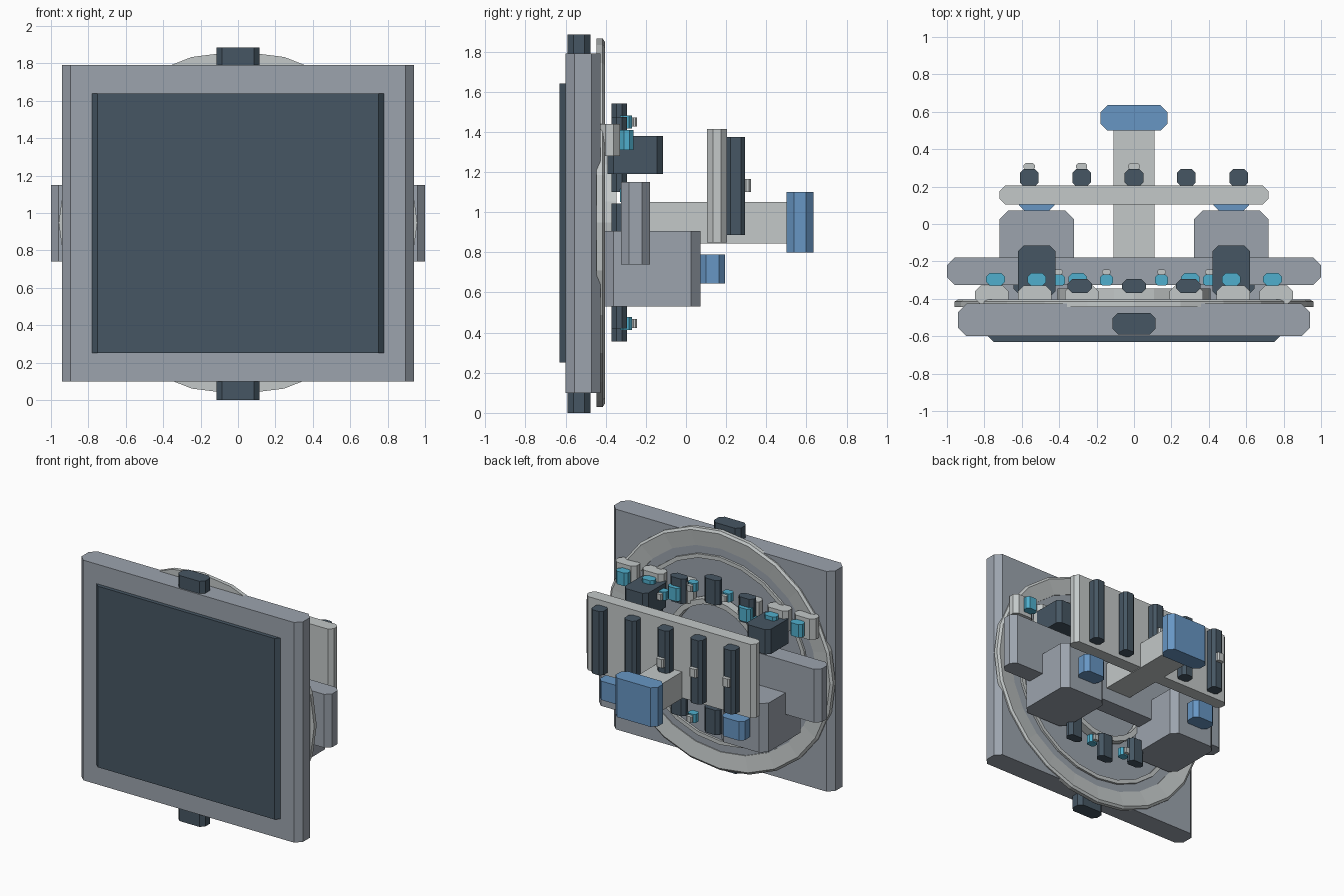
import bpy, bmesh, math

if "Cube" in bpy.data.objects:
    bpy.data.objects.remove(bpy.data.objects["Cube"])


def material(name, rgb):
    lin = [(c / 255 / 12.92 if c <= 10 else ((c / 255 + 0.055) / 1.055) ** 2.4) for c in rgb]
    m = bpy.data.materials.new(name)
    m.diffuse_color = (*lin, 1)
    m.use_nodes = True
    m.node_tree.nodes["Principled BSDF"].inputs["Base Color"].default_value = m.diffuse_color
    return m


GREY = material("mid grey", (156, 164, 174))
DARK = material("dark slate", (70, 86, 99))
LIGHT = material("light grey", (195, 200, 200))
BLUE = material("blue", (103, 150, 196))
CYAN = material("cyan", (80, 175, 205))


def finish(name, bm, mat):
    bmesh.ops.recalc_face_normals(bm, faces=bm.faces)
    me = bpy.data.meshes.new(name)
    bm.to_mesh(me)
    bm.free()
    me.materials.append(mat)
    ob = bpy.data.objects.new(name, me)
    bpy.context.collection.objects.link(ob)
    return ob


def block(name, mat, x, y, z, c=0.03):
    """Upright block between the given limits, vertical edges cut by c."""
    (x0, x1), (y0, y1), (z0, z1) = x, y, z
    if c:
        outline = [(x0 + c, y0), (x1 - c, y0), (x1, y0 + c), (x1, y1 - c),
                   (x1 - c, y1), (x0 + c, y1), (x0, y1 - c), (x0, y0 + c)]
    else:
        outline = [(x0, y0), (x1, y0), (x1, y1), (x0, y1)]
    bm = bmesh.new()
    low = [bm.verts.new((px, py, z0)) for px, py in outline]
    face = bm.faces.new(low)
    top = bmesh.ops.extrude_face_region(bm, geom=[face])["geom"]
    verts = [g for g in top if isinstance(g, bmesh.types.BMVert)]
    bmesh.ops.translate(bm, verts=verts, vec=(0, 0, z1 - z0))
    return finish(name, bm, mat)


def around(c, w):
    return (c - w / 2, c + w / 2)


CZ = 0.9475  # height of the ring axis


def ring(name, mat, profile, stretch=1.0, n=24):
    """Sweep a closed (radius, y) profile around the y axis."""
    bm = bmesh.new()
    loops = []
    for i in range(n):
        a = math.tau * i / n
        loops.append([bm.verts.new((r * stretch * math.sin(a), y, CZ + r * math.cos(a)))
                      for r, y in profile])
    k = len(profile)
    for i in range(n):
        p, q = loops[i], loops[(i + 1) % n]
        for j in range(k):
            bm.faces.new((p[j], p[(j + 1) % k], q[(j + 1) % k], q[j]))
    return finish(name, bm, mat)


# Front panel with its screen and top and bottom lugs
block("main_plate", GREY, (-0.94, 0.94), (-0.60, -0.425), (0.10, 1.79), 0.045)
block("screen", DARK, (-0.78, 0.78), (-0.63, -0.56), (0.25, 1.64))
block("top_lug", DARK, (-0.115, 0.115), (-0.59, -0.475), (1.75, 1.885))
block("bottom_lug", DARK, (-0.115, 0.115), (-0.59, -0.475), (0.0, 0.14))

# Concentric rings on the back
ring("outer_ring", LIGHT, [(0.9175, -0.445), (0.9175, -0.415), (0.90, -0.403),
                           (0.78, -0.418), (0.78, -0.445)], 1.045)
ring("middle_ring", LIGHT, [(0.72, -0.44), (0.72, -0.408), (0.69, -0.408), (0.69, -0.44)], 1.03)
ring("inner_ring", LIGHT, [(0.41, -0.41), (0.41, -0.345), (0.37, -0.345), (0.37, -0.41)])

# Blocks and knobs spaced around the rings
for i in range(12):
    a = math.tau * i / 12
    x, z = 0.58 * math.sin(a), CZ + 0.498 * math.cos(a)
    block(f"ring_block_{i}", DARK, around(x, 0.13), (-0.37, -0.295), around(z, 0.19), 0.025)
    a += math.tau / 24
    x, z = 0.57 * math.sin(a), CZ + 0.52 * math.cos(a)
    block(f"ring_knob_{i}", CYAN, around(x, 0.07), (-0.33, -0.27), around(z, 0.065), 0.015)
    block(f"ring_knob_tip_{i}", LIGHT, around(x, 0.045), (-0.27, -0.243), around(z, 0.045), 0.008)

# Wide cross beam
block("cross_beam", GREY, (-1.0, 1.0), (-0.325, -0.18), (0.74, 1.15), 0.04)

for s, side in ((-1, "left"), (1, "right")):
    # Side housings with nozzles, and the dark boxes above them
    block(side + "_housing", GREY, around(s * 0.52, 0.40), (-0.41, 0.073), (0.53, 0.905), 0.048)
    block(side + "_nozzle", BLUE, around(s * 0.52, 0.19), (0.07, 0.195), (0.645, 0.79), 0.03)
    block(side + "_upper_box", DARK, around(s * 0.52, 0.20), (-0.39, -0.115), (1.19, 1.38))
    # Row of light modules with cyan indicators
    for i, x in enumerate((0.28, 0.53, 0.76)):
        block(f"{side}_module_{i}", LIGHT, around(s * x, 0.18), (-0.43, -0.33), (1.28, 1.44))
        cx = s * (0.30, 0.52, 0.74)[i]
        block(f"{side}_indicator_{i}", CYAN, around(cx, 0.10), (-0.33, -0.262), (1.31, 1.41), 0.02)

# Central arm and its end block
block("arm", LIGHT, (-0.11, 0.11), (-0.19, 0.51), (0.845, 1.05), 0)
block("arm_end", BLUE, (-0.18, 0.18), (0.50, 0.635), (0.80, 1.10), 0.038)

# Rear panel with dark strips and small handles
block("rear_panel", LIGHT, (-0.72, 0.72), (0.105, 0.205), (0.85, 1.415))
for i in range(5):
    x = (i - 2) * 0.28
    block(f"strip_{i}", DARK, around(x, 0.10), (0.20, 0.295), (0.885, 1.375), 0.022)
    if i < 3:
        block(f"handle_{i}", LIGHT, around(x, 0.06), (0.29, 0.325), (1.10, 1.165), 0.01)
